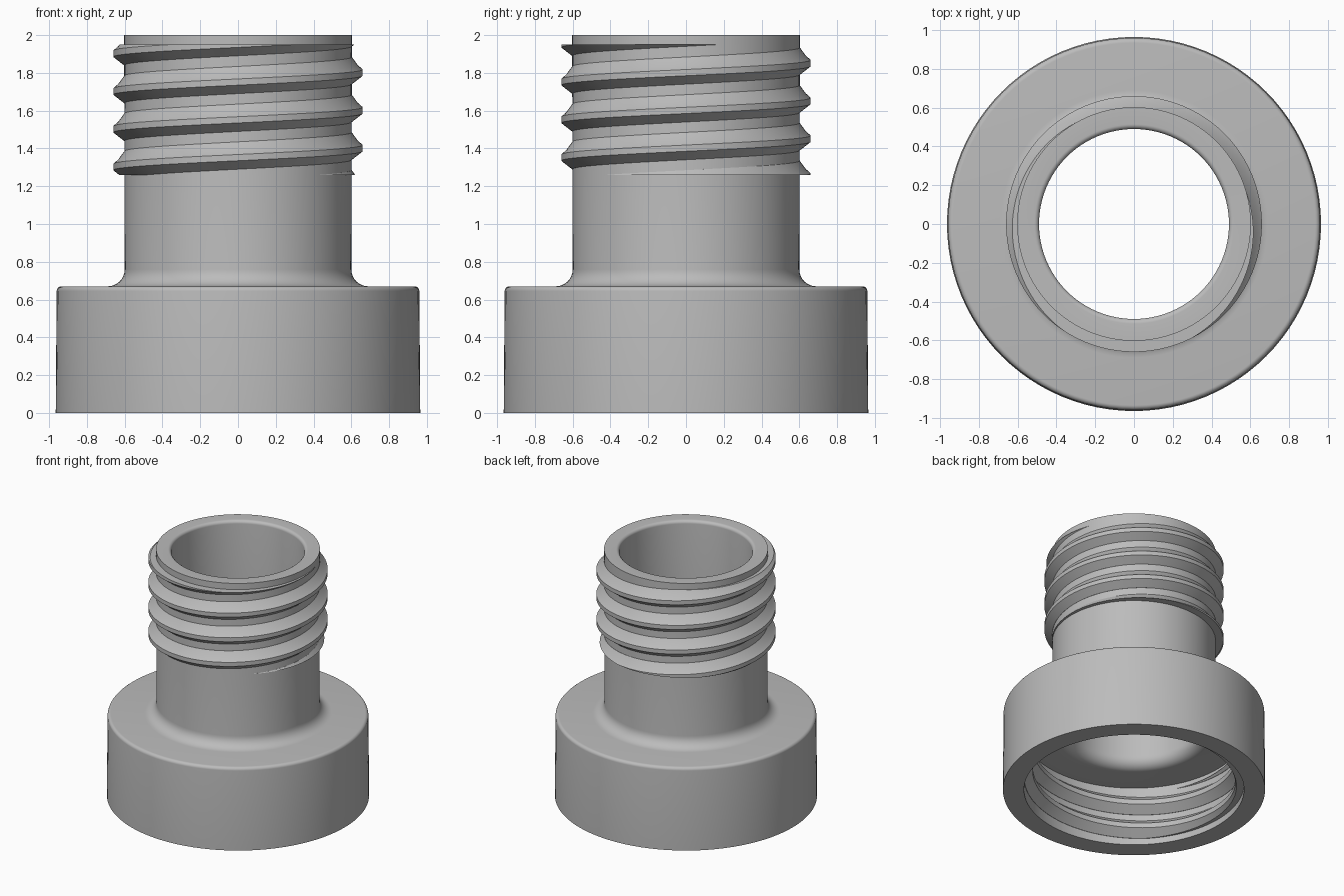
import bpy
import bmesh
from math import cos, sin, pi, radians
from mathutils import Vector

cube = bpy.data.objects.get("Cube")
if cube:
    bpy.data.objects.remove(cube, do_unlink=True)

SEG = 96
PITCH = 0.2

plastic = bpy.data.materials.new("grey plastic")
plastic.use_nodes = True
grey = (0.5, 0.5, 0.5, 1)
plastic.diffuse_color = grey
plastic.node_tree.nodes["Principled BSDF"].inputs["Base Color"].default_value = grey


def arc(cx, cz, r, start, end, steps=8):
    """Points of a fillet in the (radius, height) plane."""
    angles = [radians(start + (end - start) * i / steps) for i in range(steps + 1)]
    return [(cx + r * cos(a), cz + r * sin(a)) for a in angles]


def finish(bm, name):
    bmesh.ops.recalc_face_normals(bm, faces=bm.faces)
    mesh = bpy.data.meshes.new(name)
    bm.to_mesh(mesh)
    bm.free()
    mesh.materials.append(plastic)
    obj = bpy.data.objects.new(name, mesh)
    bpy.context.collection.objects.link(obj)
    bpy.ops.object.select_all(action="DESELECT")
    obj.select_set(True)
    bpy.context.view_layer.objects.active = obj
    bpy.ops.object.shade_smooth_by_angle(angle=radians(30))
    return obj


def bridge(bm, a, b):
    """Join two closed rings of vertices with quads."""
    n = len(a)
    for i in range(n):
        j = (i + 1) % n
        bm.faces.new((a[i], a[j], b[j], b[i]))


def lathe(name, profile):
    bm = bmesh.new()
    rings = []
    for k in range(SEG):
        t = 2 * pi * k / SEG
        rings.append([bm.verts.new((r * cos(t), r * sin(t), z)) for r, z in profile])
    for k in range(SEG):
        bridge(bm, rings[k], rings[(k + 1) % SEG])
    return finish(bm, name)


def thread(name, tooth, z_at_zero, low, high):
    """Right-handed helical ridge, trimmed flat at both ends."""
    bm = bmesh.new()
    first = int((low - 0.12 - z_at_zero) / PITCH * SEG)
    last = int((high + 0.12 - z_at_zero) / PITCH * SEG)
    previous = None
    for k in range(first, last + 1):
        t = 2 * pi * k / SEG
        z = z_at_zero + PITCH * k / SEG
        ring = [bm.verts.new((r * cos(t), r * sin(t), z + dz)) for r, dz in tooth]
        if previous:
            bridge(bm, previous, ring)
        if k in (first, last):
            bm.faces.new(ring)
        previous = ring
    for height, direction in ((low, -1), (high, 1)):
        cut = bmesh.ops.bisect_plane(
            bm, geom=bm.verts[:] + bm.edges[:] + bm.faces[:], dist=1e-6,
            plane_co=Vector((0, 0, height)), plane_no=Vector((0, 0, direction)),
            clear_outer=True)
        rim = [e for e in cut["geom_cut"] if isinstance(e, bmesh.types.BMEdge)]
        bmesh.ops.triangle_fill(bm, edges=rim, use_beauty=True)
    return finish(bm, name)


# Hollow body: collar, flared neck, bore and socket
body_profile = (
    [(0.81, 0), (0.965, 0)]
    + arc(0.935, 0.645, 0.025, 0, 90, 6)
    + arc(0.69, 0.76, 0.09, 270, 180)
    + [(0.603, 2.0)]
    + arc(0.515, 1.975, 0.025, 90, 180, 6)
    + arc(0.58, 0.57, 0.09, 180, 270)
    + [(0.81, 0.48)]
)
lathe("body", body_profile)

# Thread around the spout
thread("spout_thread",
       [(0.57, -0.06), (0.602, -0.06), (0.66, -0.015),
        (0.66, 0.018), (0.635, 0.04), (0.602, 0.085), (0.57, 0.085)],
       z_at_zero=1.40, low=1.26, high=1.95)

# Thread inside the collar socket
thread("socket_thread",
       [(0.84, -0.075), (0.808, -0.075), (0.745, -0.02),
        (0.745, 0.02), (0.808, 0.075), (0.84, 0.075)],
       z_at_zero=0.2, low=0.05, high=0.44)
